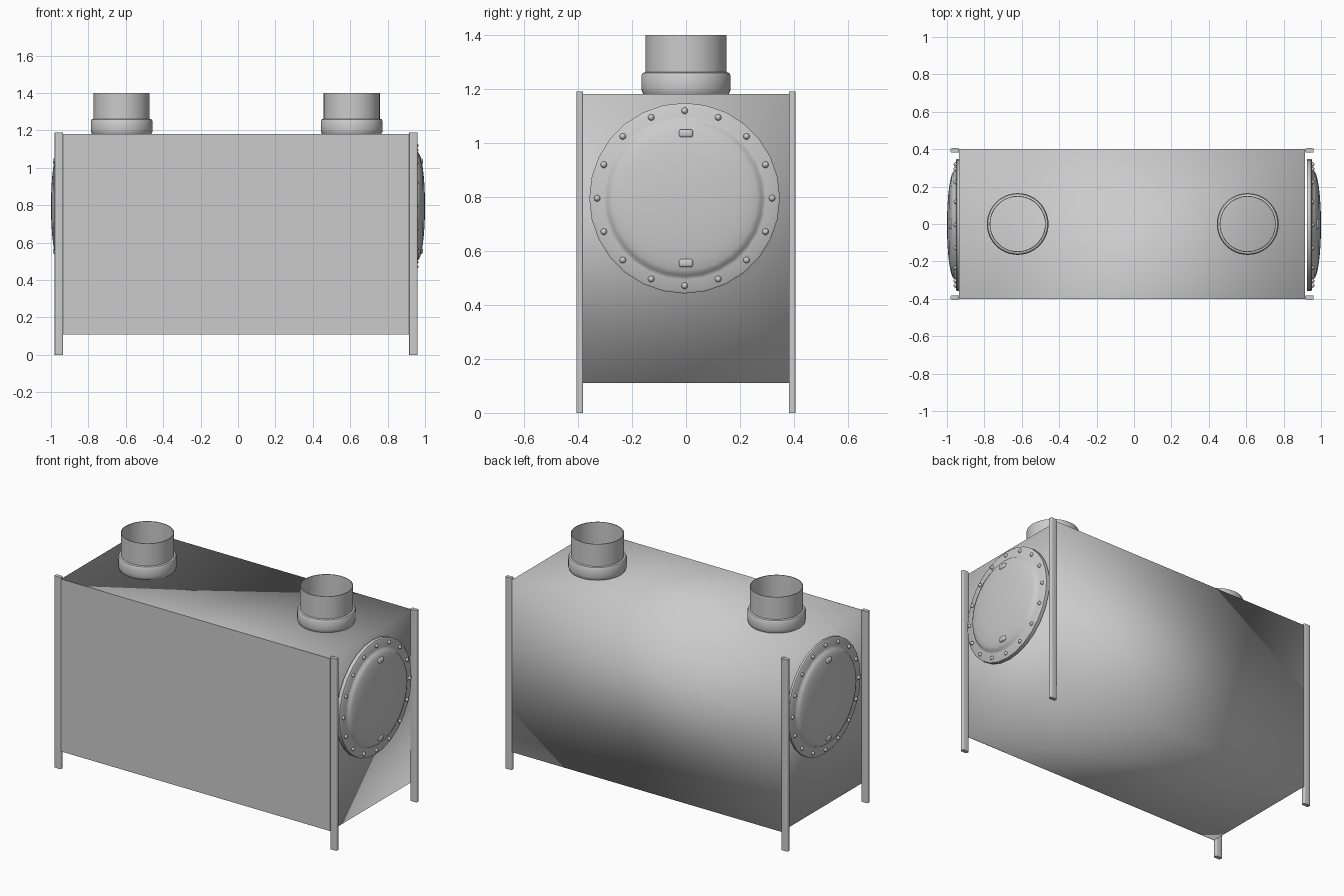
import bpy, bmesh
from math import pi, sin, cos, radians
from mathutils import Matrix, Vector

if "Cube" in bpy.data.objects:
    bpy.data.objects.remove(bpy.data.objects["Cube"])

GREY = (0.6, 0.6, 0.6, 1)
metal = bpy.data.materials.new("grey metal")
metal.use_nodes = True
metal.diffuse_color = GREY
metal.node_tree.nodes["Principled BSDF"].inputs["Base Color"].default_value = GREY

BOTTOM, TOP, HALF_Y = 0.11, 1.18, 0.4
X_LEFT, X_RIGHT = 0.915, -0.935
COVER_Y, COVER_Z = -0.005, 0.795


def make(name, bm, smooth_angle=None):
    """Turn a bmesh into a named object, smooth below the given angle."""
    mesh = bpy.data.meshes.new(name)
    bm.to_mesh(mesh)
    bm.free()
    mesh.materials.append(metal)
    ob = bpy.data.objects.new(name, mesh)
    bpy.context.collection.objects.link(ob)
    if smooth_angle:
        bpy.ops.object.select_all(action='DESELECT')
        ob.select_set(True)
        bpy.context.view_layer.objects.active = ob
        bpy.ops.object.shade_smooth_by_angle(angle=radians(smooth_angle))
    return ob


def box_bm(lo, hi):
    bm = bmesh.new()
    lo, hi = Vector(lo), Vector(hi)
    bmesh.ops.create_cube(bm, size=1, matrix=Matrix.Translation((lo + hi) / 2)
                          @ Matrix.Diagonal((hi - lo).to_4d()))
    return bm


def lathe_bm(profile, steps, matrix):
    """Spin (radius, height) points around z, then place the result."""
    bm = bmesh.new()
    verts = [bm.verts.new((r, 0, z)) for r, z in profile]
    edges = [bm.edges.new(pair) for pair in zip(verts, verts[1:])]
    bmesh.ops.spin(bm, geom=verts + edges, cent=(0, 0, 0), axis=(0, 0, 1),
                   angle=2 * pi, steps=steps)
    bmesh.ops.remove_doubles(bm, verts=bm.verts, dist=1e-4)
    bmesh.ops.recalc_face_normals(bm, faces=bm.faces)
    bmesh.ops.transform(bm, matrix=matrix, verts=bm.verts)
    return bm


# Tank shell, softly shaded, with its flat front panel
bm = box_bm((X_RIGHT, -HALF_Y, BOTTOM), (X_LEFT, HALF_Y, TOP))
bm.normal_update()
bmesh.ops.delete(bm, geom=[f for f in bm.faces if f.normal.y < -0.9], context='FACES')
make("tank_body", bm, 180)
make("front_panel", box_bm((X_RIGHT, -HALF_Y - 0.002, BOTTOM),
                           (X_LEFT, -HALF_Y, TOP)))

# Corner legs
for side, x0, x1 in (("left", X_LEFT, 0.96), ("right", -0.98, X_RIGHT)):
    for end, y in (("front", -0.393), ("back", 0.393)):
        bm = box_bm((x0, y - 0.012, 0), (x1, y + 0.012, 1.19))
        bmesh.ops.bevel(bm, geom=[e for e in bm.edges
                                  if abs(e.verts[0].co.z - e.verts[1].co.z) > 1],
                        offset=0.006, segments=3, affect='EDGES', profile=0.5)
        make(f"{end}_{side}_leg", bm, 40)

# Open pipe sockets with a wide collar
socket = [(0.158, 0), (0.163, 0.01), (0.165, 0.02), (0.165, 0.07), (0.16, 0.079),
          (0.15, 0.082), (0.15, 0.22), (0.146, 0.22), (0.146, 0)]
for side, x in (("left", 0.608), ("right", -0.622)):
    make(f"{side}_pipe", lathe_bm(socket, 48, Matrix.Translation((x, 0, TOP))), 40)

# Domed end covers with bolts and small grip tabs
flange = [(0.353, 0), (0.353, 0.022), (0.345, 0.028), (0.302, 0.028)]
dome = [(0.29 * cos(t * pi / 16), 0.034 + 0.041 * sin(t * pi / 16)) for t in range(8)]
dome.append((0, 0.075))
for side, sign, x in (("left", 1, 0.925), ("right", -1, -0.925)):
    place = (Matrix.Translation((x, COVER_Y, COVER_Z))
             @ Matrix.Rotation(sign * pi / 2, 4, 'Y'))
    make(f"{side}_cover", lathe_bm(flange + dome, 28, place), 40)

    bm = bmesh.new()
    for i in range(16):
        a = i * pi / 8
        spot = Matrix.Translation((0.324 * cos(a), 0.324 * sin(a), 0.028))
        bmesh.ops.create_uvsphere(bm, u_segments=10, v_segments=6, radius=0.012,
                                  matrix=place @ spot)
    make(f"{side}_cover_bolts", bm, 60)

    for level, z in (("upper", 1.035), ("lower", 0.555)):
        xs = sorted((sign * 0.945, sign * 0.99))
        bm = box_bm((xs[0], -0.026, z - 0.015), (xs[1], 0.026, z + 0.015))
        bmesh.ops.bevel(bm, geom=bm.edges[:], offset=0.009, segments=3,
                        affect='EDGES', profile=0.5)
        make(f"{side}_{level}_grip", bm, 60)
